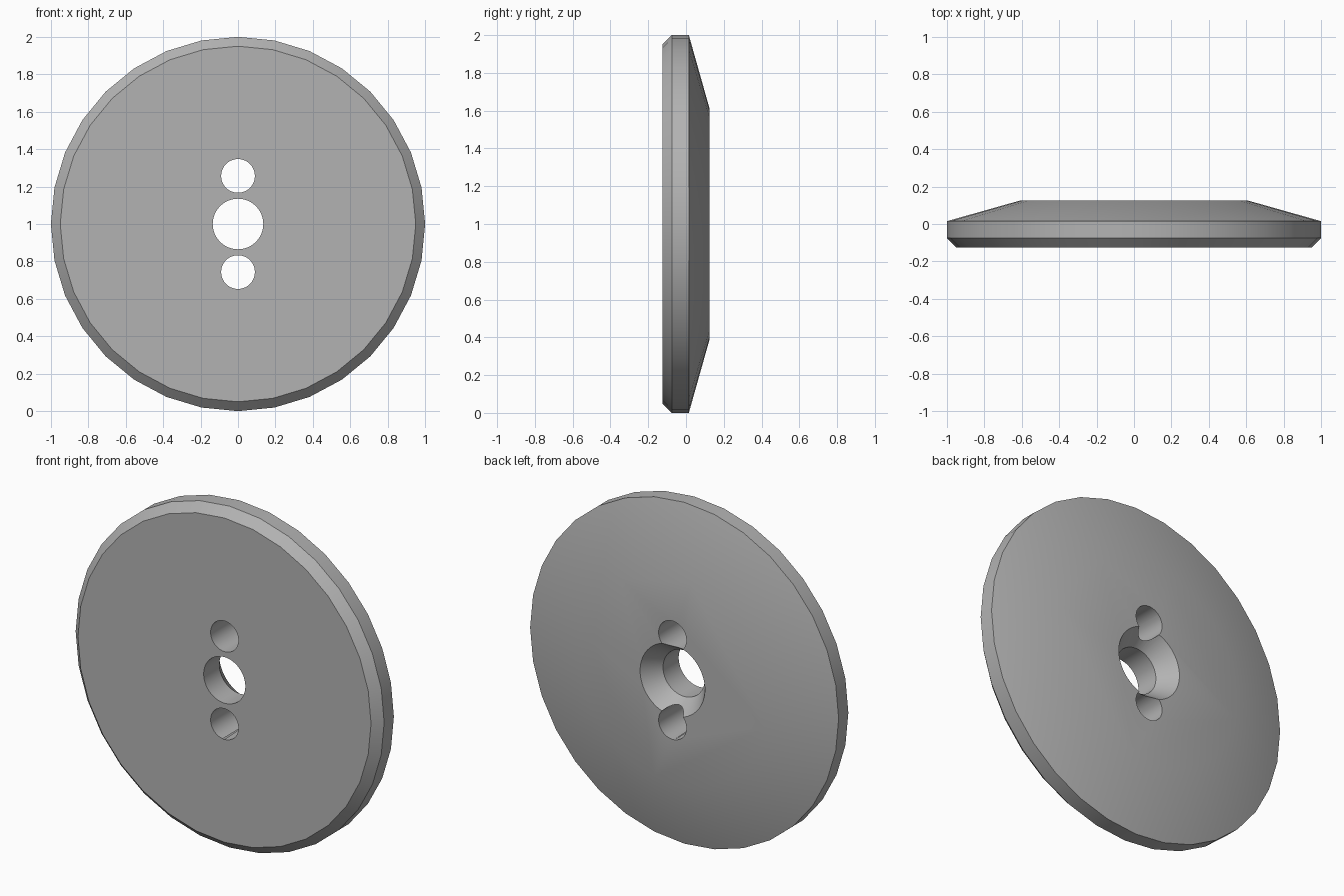
import bpy, bmesh, math

cube = bpy.data.objects.get("Cube")
if cube:
    bpy.data.objects.remove(cube, do_unlink=True)

steel = bpy.data.materials.new("grey metal")
steel.use_nodes = True
GREY = (0.45, 0.45, 0.45, 1)
steel.diffuse_color = GREY
steel.node_tree.nodes["Principled BSDF"].inputs["Base Color"].default_value = GREY


def lathe(name, profile, sides, z):
    """Closed solid turned about the y axis from (radius, y) pairs, front to back."""
    bm = bmesh.new()
    rings = []
    for r, y in profile:
        angles = [2 * math.pi * i / sides for i in range(sides)]
        rings.append([bm.verts.new((r * math.cos(a), y, z + r * math.sin(a))) for a in angles])
    for a, b in zip(rings, rings[1:]):
        for i in range(sides):
            j = (i + 1) % sides
            bm.faces.new((a[i], a[j], b[j], b[i]))
    bm.faces.new(rings[0])
    bm.faces.new(rings[-1])
    bmesh.ops.recalc_face_normals(bm, faces=bm.faces[:])
    mesh = bpy.data.meshes.new(name)
    bm.to_mesh(mesh)
    bm.free()
    mesh.materials.append(steel)
    obj = bpy.data.objects.new(name, mesh)
    bpy.context.collection.objects.link(obj)
    return obj


# Disc: chamfered front rim, straight edge, shallow cone, flat back
disc = lathe("disc", [(0.95, -0.125), (1, -0.075), (1, 0.015), (0.61, 0.125)], 32, 1)

# Countersunk centre hole and two pin holes
cutters = [lathe("centre_hole_cutter",
                 [(0.135, -0.3), (0.135, 0.02), (0.21, 0.125), (0.21, 0.3)], 64, 1)]
for side in (-1, 1):
    cutters.append(lathe("pin_hole_cutter", [(0.09, -0.3), (0.09, 0.3)], 48, 1 + side * 0.257))

bpy.context.view_layer.objects.active = disc
for cutter in cutters:
    cutter.hide_render = True
    mod = disc.modifiers.new("hole", "BOOLEAN")
    mod.operation = "DIFFERENCE"
    mod.solver = "EXACT"
    mod.object = cutter
    bpy.ops.object.modifier_apply(modifier=mod.name)
    bpy.data.objects.remove(cutter, do_unlink=True)

# Smooth shading with sharp rims
bpy.ops.object.select_all(action="DESELECT")
disc.select_set(True)
bpy.ops.object.shade_smooth_by_angle(angle=math.radians(30))
